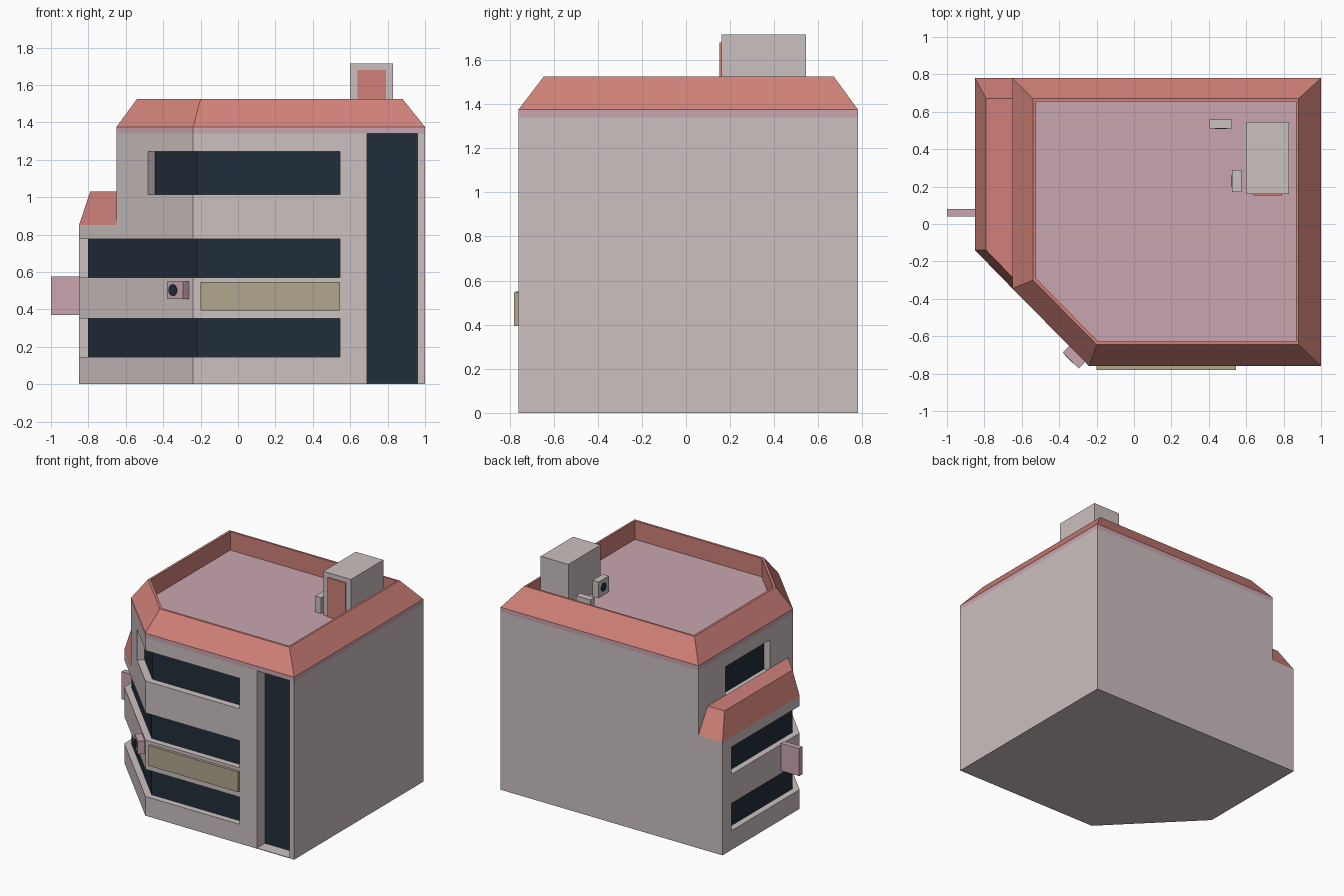
import bpy, bmesh, math
from mathutils import Vector, Matrix

if "Cube" in bpy.data.objects:
    bpy.data.objects.remove(bpy.data.objects["Cube"])


def material(name, rgb):
    m = bpy.data.materials.new(name)
    m.diffuse_color = (*rgb, 1)
    m.use_nodes = True
    m.node_tree.nodes["Principled BSDF"].inputs["Base Color"].default_value = m.diffuse_color
    return m


WALL = material("grey_plaster", (0.60, 0.525, 0.525))
ROOF = material("terracotta", (0.63, 0.22, 0.19))
PINK = material("dusty_pink", (0.59, 0.38, 0.43))
GLASS = material("dark_glass", (0.015, 0.026, 0.042))
KHAKI = material("khaki", (0.44, 0.39, 0.27))


def finish(bm, name, mats):
    bmesh.ops.recalc_face_normals(bm, faces=bm.faces)
    me = bpy.data.meshes.new(name)
    bm.to_mesh(me)
    bm.free()
    for m in mats:
        me.materials.append(m)
    ob = bpy.data.objects.new(name, me)
    bpy.context.scene.collection.objects.link(ob)
    return ob


def loft(name, rings, *mats):
    """Bridge (outline, z) rings; the last ring's cap takes the last material."""
    bm = bmesh.new()
    loops = [[bm.verts.new((x, y, z)) for x, y in pts] for pts, z in rings]
    for a, b in zip(loops, loops[1:]):
        n = len(a)
        for i in range(n):
            j = (i + 1) % n
            bm.faces.new((a[i], a[j], b[j], b[i]))
    bm.faces.new(loops[0][::-1])
    bm.faces.new(loops[-1]).material_index = len(mats) - 1
    return finish(bm, name, mats)


def prism(name, pts, z0, z1, mat):
    return loft(name, [(pts, z0), (pts, z1)], mat)


def box(name, x0, x1, y0, y1, z0, z1, mat):
    return prism(name, [(x0, y0), (x1, y0), (x1, y1), (x0, y1)], z0, z1, mat)


def offset(path, d):
    """Mitred offset of an open path towards the inside of the building."""
    p = [Vector(q) for q in path]
    nrm = [Vector((-(b - a).y, (b - a).x)).normalized() for a, b in zip(p, p[1:])]
    out = []
    for i, q in enumerate(p):
        n0, n1 = nrm[max(i - 1, 0)], nrm[min(i, len(nrm) - 1)]
        out.append(tuple(q + (n0 + n1) * (d / (1 + n0.dot(n1)))))
    return out


def cut(body, cutter):
    cutter.hide_render = True
    cutter.hide_viewport = False
    cutter.display_type = 'WIRE'
    m = body.modifiers.new(cutter.name, 'BOOLEAN')
    m.operation, m.solver, m.object = 'DIFFERENCE', 'EXACT', cutter


def band_window(name, body, path, z0, z1, depth=0.05):
    strip = lambda a, b: offset(path, a) + offset(path, b)[::-1]
    cut(body, prism(name + "_cutter", strip(-0.04, depth), z0, z1, WALL))
    prism(name + "_glass", strip(depth - 0.003, depth + 0.004), z0, z1, GLASS)


def fan_unit(name, cx, cy, z0, z1, angle, mat, w=0.12, d=0.05, shift=0.0):
    """Box facing the given angle with a dark fan disc on its front."""
    n = Vector((math.cos(angle), math.sin(angle)))
    t = Vector((-n.y, n.x))
    c = Vector((cx, cy))
    pts = [tuple(c + t * (w / 2 * a) + n * (d / 2 * b))
           for a, b in ((-1, -1), (-1, 1), (1, 1), (1, -1))]
    prism(name + "_case", pts, z0, z1, mat)
    f = c + n * (d / 2) + t * shift
    bm = bmesh.new()
    bmesh.ops.create_cone(
        bm, cap_ends=True, segments=16, radius1=0.032, radius2=0.032, depth=0.006,
        matrix=Matrix.Translation((f.x, f.y, (z0 + z1) / 2))
        @ Matrix.Rotation(angle, 4, 'Z') @ Matrix.Rotation(math.pi / 2, 4, 'Y'))
    finish(bm, name + "_fan", [GLASS])


# Main walls: wider lower storeys, narrower top storey
low = [(-0.85, -0.14), (-0.24, -0.76), (1, -0.76), (1, 0.78), (-0.85, 0.78)]
top = [(-0.65, -0.345), (-0.24, -0.76), (1, -0.76), (1, 0.78), (-0.65, 0.78)]
lower = prism("lower_storeys", low, 0, 0.85, WALL)
upper = prism("top_storey", top, 0.85, 1.34, WALL)
prism("cornice_trim", top, 1.34, 1.375, PINK)

# Ribbon windows wrapping the cut corner
wrap = [(-0.85, 0.67), (-0.85, -0.14), (-0.24, -0.76), (0.545, -0.76)]
band_window("ground_window", lower, wrap, 0.145, 0.35)
band_window("middle_window", lower, wrap, 0.57, 0.775)
band_window("top_window", upper, [(-0.48, -0.517), (-0.24, -0.76), (0.545, -0.76)], 1.015, 1.245, 0.055)
band_window("side_window", upper, [(-0.65, 0.46), (-0.65, -0.07)], 1.015, 1.245)

# Tall stairwell window
tall = box("stair_window_cutter", 0.69, 0.96, -0.9, -0.66, 0.004, 1.4, WALL)
cut(lower, tall)
cut(upper, tall)
box("stair_window_glass", 0.69, 0.96, -0.664, -0.656, 0.004, 1.34, GLASS)

# Sloped main roof with parapet and sunken deck
rim = [(-0.54, -0.30), (-0.20, -0.645), (0.88, -0.645), (0.88, 0.67), (-0.54, 0.67)]
deck = [(-0.523, -0.292), (-0.193, -0.627), (0.865, -0.627), (0.865, 0.655), (-0.523, 0.655)]
loft("main_roof", [(top, 1.375), (rim, 1.525), (deck, 1.525), (deck, 1.385)], ROOF, PINK)

# Small roof over the side step
loft("side_roof",
     [([(-0.85, -0.14), (-0.65, -0.345), (-0.65, 0.78), (-0.85, 0.78)], 0.85),
      ([(-0.79, -0.14), (-0.65, -0.285), (-0.65, 0.67), (-0.79, 0.67)], 1.03)], ROOF)

# Rooftop hut and its door
box("roof_hut", 0.60, 0.83, 0.16, 0.545, 1.38, 1.715, WALL)
box("roof_hut_door", 0.64, 0.79, 0.152, 0.161, 1.385, 1.68, ROOF)

# Fan units on the deck and on the cut corner
fan_unit("deck_unit_side", 0.55, 0.23, 1.385, 1.505, math.pi, WALL)
fan_unit("deck_unit_back", 0.465, 0.535, 1.385, 1.505, -math.pi / 2, WALL)
fan_unit("corner_unit", -0.32, -0.712, 0.455, 0.55, -0.75 * math.pi, PINK, shift=-0.015)

# Blank sign boards
box("front_sign", -0.20, 0.545, -0.78, -0.755, 0.395, 0.547, KHAKI)
box("projecting_sign", -1.0, -0.845, 0.04, 0.08, 0.37, 0.577, PINK)
